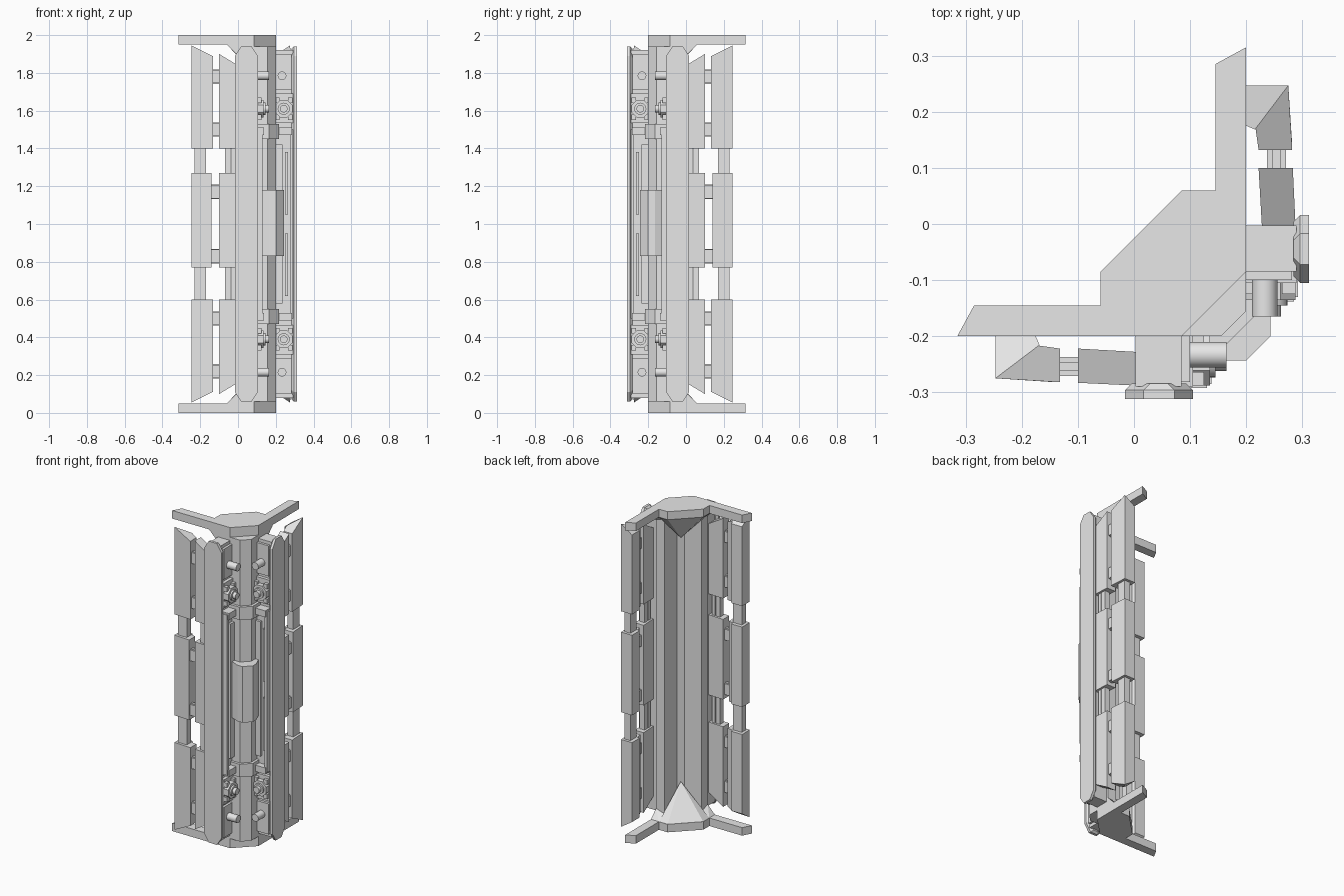
import bpy, bmesh, math
from mathutils import Matrix, Vector

if "Cube" in bpy.data.objects:
    bpy.data.objects.remove(bpy.data.objects["Cube"])

grey = bpy.data.materials.new("plain_grey")
grey.diffuse_color = (0.8, 0.8, 0.8, 1)
grey.use_nodes = True
grey.node_tree.nodes["Principled BSDF"].inputs["Base Color"].default_value = grey.diffuse_color

# reflections: left/right wing (across the corner diagonal) and top/bottom (z = 1)
SWAP = Matrix(((0, -1, 0, 0), (-1, 0, 0, 0), (0, 0, 1, 0), (0, 0, 0, 1)))
FLIP = Matrix.Translation((0, 0, 2)) @ Matrix.Diagonal((1, 1, -1, 1))


def finish(name, bm, swap=False, flip=False, smooth=False):
    """Reflect the part as needed and make an object of it."""
    for wanted, mat in ((swap, SWAP), (flip, FLIP)):
        if wanted:
            d = bmesh.ops.duplicate(bm, geom=bm.verts[:] + bm.edges[:] + bm.faces[:])
            verts = [g for g in d["geom"] if isinstance(g, bmesh.types.BMVert)]
            bmesh.ops.transform(bm, matrix=mat, verts=verts)
    bmesh.ops.recalc_face_normals(bm, faces=bm.faces)
    me = bpy.data.meshes.new(name)
    bm.to_mesh(me)
    bm.free()
    me.materials.append(grey)
    ob = bpy.data.objects.new(name, me)
    bpy.context.collection.objects.link(ob)
    if smooth:
        bpy.context.view_layer.objects.active = ob
        ob.select_set(True)
        bpy.ops.object.shade_smooth_by_angle(angle=math.radians(35))
        ob.select_set(False)


def prism(bm, pts, z0, z1):
    """Extrude an xy outline from z0 to z1."""
    f = bm.faces.new([bm.verts.new((x, y, z0)) for x, y in pts])
    r = bmesh.ops.extrude_face_region(bm, geom=[f])
    bmesh.ops.translate(bm, vec=(0, 0, z1 - z0),
                        verts=[v for v in r["geom"] if isinstance(v, bmesh.types.BMVert)])


def box(bm, x0, x1, y0, y1, z0, z1):
    prism(bm, [(x0, y0), (x1, y0), (x1, y1), (x0, y1)], z0, z1)


def hull(bm, pts):
    vs = [bm.verts.new(p) for p in pts]
    r = bmesh.ops.convex_hull(bm, input=vs)
    junk = [g for g in r["geom_interior"] if isinstance(g, bmesh.types.BMVert)]
    bmesh.ops.delete(bm, geom=junk, context="VERTS")


def rod_x(bm, x0, x1, y, z, r, n=20, turn=0.0):
    """Cylinder along x."""
    m = Matrix.Translation(((x0 + x1) / 2, y, z)) @ Matrix.Rotation(math.pi / 2, 4, "Y") \
        @ Matrix.Rotation(turn, 4, "Z")
    bmesh.ops.create_cone(bm, cap_ends=True, segments=n, radius1=r, radius2=r,
                          depth=x1 - x0, matrix=m)


def both(half):
    """Complete an outline that is symmetric about the diagonal."""
    return half + [(-y, -x) for x, y in reversed(half)]


# end plates with swept arms
bm = bmesh.new()
prism(bm, both([(-0.06, -0.085), (-0.06, -0.145), (-0.285, -0.145), (-0.315, -0.2), (0.085, -0.2)]),
      1.95, 2.0)
finish("end_plate", bm, flip=True)

# thick tapered hub under each plate
bm = bmesh.new()
low = both([(-0.01, -0.145), (-0.01, -0.2), (0.085, -0.2)])
high = both([(-0.06, -0.145), (-0.06, -0.2), (0.085, -0.2)])
hull(bm, [(x, y, 1.9) for x, y in low if y < -0.15 or x > 0.15]
     + [(0.06, -0.06, 1.9)] + [(x, y, 1.951) for x, y in high])
finish("plate_hub", bm, flip=True)

# gusset in the inner corner
bm = bmesh.new()
hull(bm, [(x, y, 1.951) for x, y in both([(-0.06, -0.085), (-0.06, -0.145)])]
     + [(0.13, -0.13, 1.951), (0.12, -0.12, 1.76)])
finish("corner_gusset", bm, flip=True)

# angled corner column
bm = bmesh.new()
prism(bm, both([(0.11, -0.14), (-0.01, -0.14), (-0.01, -0.2), (0.155, -0.2)]), 0.06, 1.94)
finish("corner_column", bm)

# box rail behind each front slab
bm = bmesh.new()
box(bm, 0.003, 0.085, -0.29, -0.195, 0.08, 1.92)
finish("box_rail", bm, swap=True)

# long front slab with clipped ends and tapered back
bm = bmesh.new()


def slab_ring(inset, y):
    a, b, t = -0.016 + inset, 0.105 - inset, 1.94 - inset
    half = [(a, t - 0.05), (a + 0.033, t), (b - 0.033, t), (b, t - 0.05)]
    return [(x, y, z) for x, z in half] + [(x, y, 2 - z) for x, z in half]


hull(bm, slab_ring(0.012, -0.284) + slab_ring(0, -0.296) + slab_ring(0, -0.312))
finish("front_slab", bm, swap=True)

# inner panels: three segments, the end ones slanted
INNER = [(-0.1, -0.222), (0.005, -0.228), (0.005, -0.288), (-0.1, -0.283)]
bm = bmesh.new()
prism(bm, INNER, 1.4, 1.92)
n = Vector((0.6, 0, 1))
r = bmesh.ops.bisect_plane(bm, geom=bm.verts[:] + bm.edges[:] + bm.faces[:],
                           plane_co=(-0.1, 0, 1.9), plane_no=n, clear_outer=True)
bmesh.ops.holes_fill(bm, edges=[e for e in bm.edges if e.is_boundary])
finish("inner_panel_end", bm, swap=True, flip=True)
bm = bmesh.new()
prism(bm, INNER, 0.77, 1.27)
finish("inner_panel_middle", bm, swap=True)

# outer panels: three segments, the end ones cut by two slanted planes
OUTER = [(-0.247, -0.2), (-0.175, -0.2), (-0.168, -0.217), (-0.132, -0.222),
         (-0.132, -0.282), (-0.247, -0.275)]
bm = bmesh.new()
prism(bm, OUTER, 1.4, 1.96)
for n in (Vector((0.5, 0, 1)), Vector((0, 0.66, 1))):
    bmesh.ops.bisect_plane(bm, geom=bm.verts[:] + bm.edges[:] + bm.faces[:],
                           plane_co=(-0.247, -0.275, 1.945), plane_no=n, clear_outer=True)
    bmesh.ops.holes_fill(bm, edges=[e for e in bm.edges if e.is_boundary])
finish("outer_panel_end", bm, swap=True, flip=True)
bm = bmesh.new()
prism(bm, [(min(x, -0.14), y) for x, y in OUTER], 0.77, 1.27)
finish("outer_panel_middle", bm, swap=True)

# bars joining the panel segments upright
bm = bmesh.new()
box(bm, -0.23, -0.17, -0.262, -0.222, 0.55, 1.45)
box(bm, -0.068, -0.04, -0.272, -0.238, 0.55, 1.45)
box(bm, -0.035, -0.012, -0.272, -0.238, 0.55, 1.45)
finish("upright_bar", bm, swap=True)

# short links between inner and outer panels
bm = bmesh.new()
for z in (1.78, 1.5, 1.17):
    box(bm, -0.15, -0.09, -0.271, -0.237, z - 0.034, z + 0.034)
    box(bm, -0.15, -0.09, -0.262, -0.246, z - 0.038, z + 0.038)
finish("panel_link", bm, swap=True, flip=True)

# pegs near the ends
bm = bmesh.new()
rod_x(bm, 0.08, 0.165, -0.233, 1.785, 0.023)
finish("peg", bm, swap=True, flip=True, smooth=True)

# clamp joints: base block, octagonal collar, hub, corner studs
bm = bmesh.new()
box(bm, 0.08, 0.105, -0.29, -0.198, 1.535, 1.69)
rod_x(bm, 0.1, 0.135, -0.242, 1.61, 0.05, 8, math.pi / 8)
for dy in (-0.034, 0.034):
    for dz in (-0.045, 0.045):
        box(bm, 0.1, 0.125, -0.242 + dy - 0.012, -0.242 + dy + 0.012,
            1.61 + dz - 0.014, 1.61 + dz + 0.014)
finish("clamp_joint", bm, swap=True, flip=True)
bm = bmesh.new()
rod_x(bm, 0.13, 0.145, -0.242, 1.61, 0.032)
rod_x(bm, 0.14, 0.165, -0.242, 1.61, 0.02)
finish("clamp_hub", bm, swap=True, flip=True, smooth=True)

# side blocks at the ends of the box rails
bm = bmesh.new()
box(bm, 0.08, 0.1, -0.282, -0.198, 1.71, 1.9)
finish("end_block", bm, swap=True, flip=True)

# framed side panels between the clamps
bm = bmesh.new()
box(bm, 0.08, 0.1, -0.285, -0.198, 0.49, 1.51)
for y0, y1, x1, h in ((-0.292, -0.275, 0.13, 0.5), (-0.236, -0.2, 0.115, 0.42)):
    box(bm, 0.09, x1, y0, y1, 1 - h, 1 + h)
for z in (0.49, 1.47):
    box(bm, 0.09, 0.138, -0.285, -0.2, z, z + 0.04)
for z in (0.62, 1.05):
    box(bm, 0.09, 0.112, -0.265, -0.25, z, z + 0.33)
finish("side_frame", bm, swap=True)

# corner brackets round the column
bm = bmesh.new()
prism(bm, both([(0.085, -0.19), (0.085, -0.216), (0.163, -0.216)]), 1.45, 1.53)
finish("corner_bracket", bm, flip=True)

# central cover on the corner
bm = bmesh.new()
prism(bm, both([(0.085, -0.19), (0.1, -0.215), (0.165, -0.243), (0.2, -0.243)]), 0.83, 1.18)
finish("corner_cover", bm)
